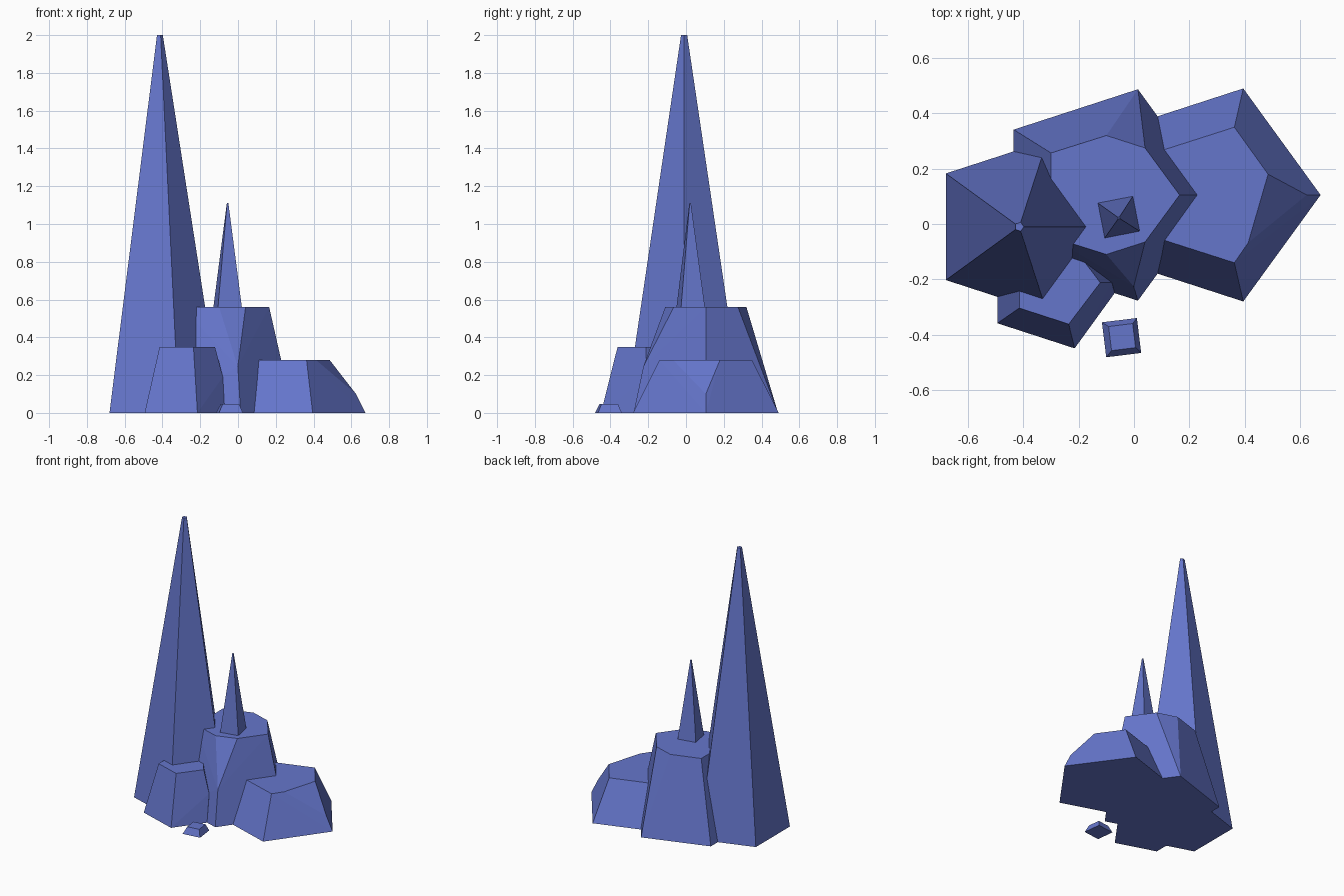
import bpy, bmesh, math
from mathutils import Vector

if "Cube" in bpy.data.objects:
    bpy.data.objects.remove(bpy.data.objects["Cube"])

crystal = bpy.data.materials.new("crystal_blue")
crystal.diffuse_color = (0.13, 0.18, 0.60, 1)
crystal.use_nodes = True
crystal.node_tree.nodes["Principled BSDF"].inputs["Base Color"].default_value = crystal.diffuse_color


def ring(cx, cy, z, r, sides=5, turn=0.0):
    """Corner points of a regular polygon; corner 0 points to +x."""
    return [(cx + r * math.cos(turn + math.tau * i / sides),
             cy + r * math.sin(turn + math.tau * i / sides), z) for i in range(sides)]


def facet(name, points):
    """Flat-shaded solid wrapped around the given points."""
    bm = bmesh.new()
    for p in points:
        bm.verts.new(p)
    bmesh.ops.convex_hull(bm, input=bm.verts)
    loose = [v for v in bm.verts if not v.link_faces]
    bmesh.ops.delete(bm, geom=loose, context='VERTS')
    bmesh.ops.dissolve_limit(bm, angle_limit=math.radians(1.0), verts=bm.verts, edges=bm.edges)
    bmesh.ops.recalc_face_normals(bm, faces=bm.faces)
    mesh = bpy.data.meshes.new(name)
    bm.to_mesh(mesh)
    bm.free()
    mesh.materials.append(crystal)
    ob = bpy.data.objects.new(name, mesh)
    bpy.context.collection.objects.link(ob)
    return ob


def both(x, dy, z, cy):
    """Pair of points mirrored about y = cy."""
    return [(x, cy + dy, z), (x, cy - dy, z)]


# Tall pentagonal spire
facet("tall_spire", ring(-0.415, -0.01, 0, 0.328) + ring(-0.415, -0.01, 2.0, 0.017))

# Central rock: pentagon base, flat top with chipped corners
cy = 0.105
facet("central_rock", ring(-0.11, cy, 0, 0.402)
      + both(-0.30, 0.152, 0.56, cy) + both(-0.10, 0.215, 0.56, cy)
      + both(0.04, 0.17, 0.56, cy) + [(0.165, cy, 0.56), (-0.001, -0.226, 0.245)])

# Low right rock: chipped on its outer corner
facet("right_rock", ring(0.27, cy, 0, 0.405)
      + both(0.06, 0.148, 0.28, cy)
      + [(0.363, 0.35, 0.28), (0.485, 0.18, 0.28), (0.413, -0.068, 0.28),
         (0.363, -0.14, 0.28), (0.625, cy, 0.10)])

# Front rock: pentagon with the right corner cut off near the ground
fy = -0.212
facet("front_rock", ring(-0.292, fy, 0, 0.25)[1:]
      + both(-0.07, 0.038, 0, fy) + [(-0.08, fy, 0.19), (-0.122, fy, 0.35)]
      + both(-0.236, 0.15, 0.35, fy) + both(-0.415, 0.092, 0.35, fy))

# Thin four-sided spike standing on the central rock
turn = math.radians(56)
facet("small_spike", ring(-0.055, 0.025, 0.54, 0.094, 4, turn)
      + ring(-0.055, 0.022, 1.11, 0.005, 4, turn))

# Little pebble in front
turn = math.radians(52)
facet("pebble", ring(-0.045, -0.411, 0, 0.09, 4, turn)
      + ring(-0.043, -0.409, 0.047, 0.062, 4, turn))
